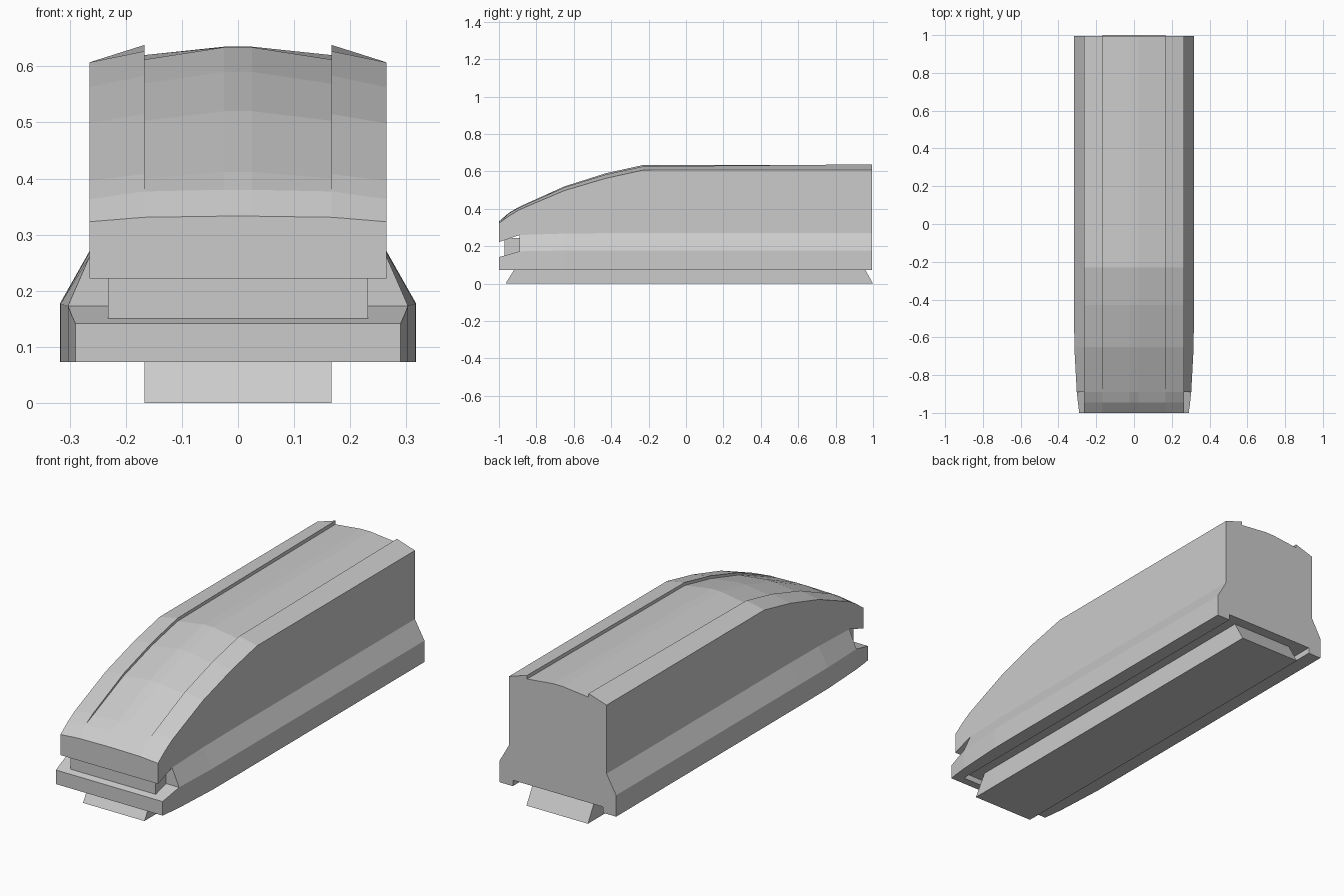
import bpy, bmesh

if "Cube" in bpy.data.objects:
    bpy.data.objects.remove(bpy.data.objects["Cube"])


def new_object(name, bm):
    bmesh.ops.recalc_face_normals(bm, faces=bm.faces)
    mesh = bpy.data.meshes.new(name)
    bm.to_mesh(mesh)
    bm.free()
    obj = bpy.data.objects.new(name, mesh)
    bpy.context.collection.objects.link(obj)
    return obj


def loft(name, rings):
    """Skin equal-length closed rings of points and cap both ends."""
    bm = bmesh.new()
    loops = [[bm.verts.new(p) for p in ring] for ring in rings]
    n = len(loops[0])
    for a, b in zip(loops, loops[1:]):
        for i in range(n):
            j = (i + 1) % n
            bm.faces.new((a[i], a[j], b[j], b[i]))
    bm.faces.new(loops[0])
    bm.faces.new(loops[-1][::-1])
    bmesh.ops.remove_doubles(bm, verts=bm.verts, dist=0.0005)
    return new_object(name, bm)


def side_prism(name, profile, half_width):
    """Extrude a (y, z) side profile across x."""
    return loft(name, [[(x, y, z) for y, z in profile]
                       for x in (-half_width, half_width)])


def box_profile(y0, y1, z0, z1):
    return [(y0, z0), (y1, z0), (y1, z1), (y0, z1)]


def cut(target, cutter):
    mod = target.modifiers.new("cut", 'BOOLEAN')
    mod.operation = 'DIFFERENCE'
    mod.solver = 'EXACT'
    mod.object = cutter
    bpy.context.view_layer.objects.active = target
    bpy.ops.object.modifier_apply(modifier=mod.name)
    bpy.data.objects.remove(cutter)


# Body stations: y, skirt x, skirt shoulder z, wall foot z,
# then roof heights at eave, rail, panel edge and panel centre
STATIONS = [
    (-1.0, .290, .142, .222, .323, .331, .331, .333),
    (-.945, .297, .157, .241, .363, .377, .377, .380),
    (-.89, .303, .173, .260, .396, .408, .400, .412),
    (-.65, .316, .177, .268, .498, .515, .503, .520),
    (-.43, .317, .178, .270, .563, .583, .569, .590),
    (-.23, .317, .178, .270, .607, .627, .612, .634),
    (.995, .317, .178, .270, .607, .638, .620, .635),
]
rings = []
for y, skirt, shoulder, foot, eave, rail, edge, centre in STATIONS:
    half = [(skirt, .073), (skirt, shoulder), (.265, foot), (.265, eave),
            (.167, rail), (.167, edge), (.025, centre)]
    section = half + [(-x, z) for x, z in reversed(half)]
    rings.append([(x, y, z) for x, z in section])
body = loft("train_body", rings)

# Wraparound nose notch
cut(body, side_prism("notch_cutter", [(-1.055, .1265), (-.89, .173),
                                      (-.89, .260), (-1.055, .203)], .5))

# Underside channel, open at the rear
cut(body, side_prism("channel_cutter", box_profile(-.96, 1.1, -.1, .102), .245))

# Block set back inside the nose notch
side_prism("nose_block", box_profile(-.97, -.87, .135, .245), .232)

# Underframe with sloping ends
side_prism("underframe", [(-.965, 0), (1.0, 0), (.938, .11), (-.897, .11)], .167)
